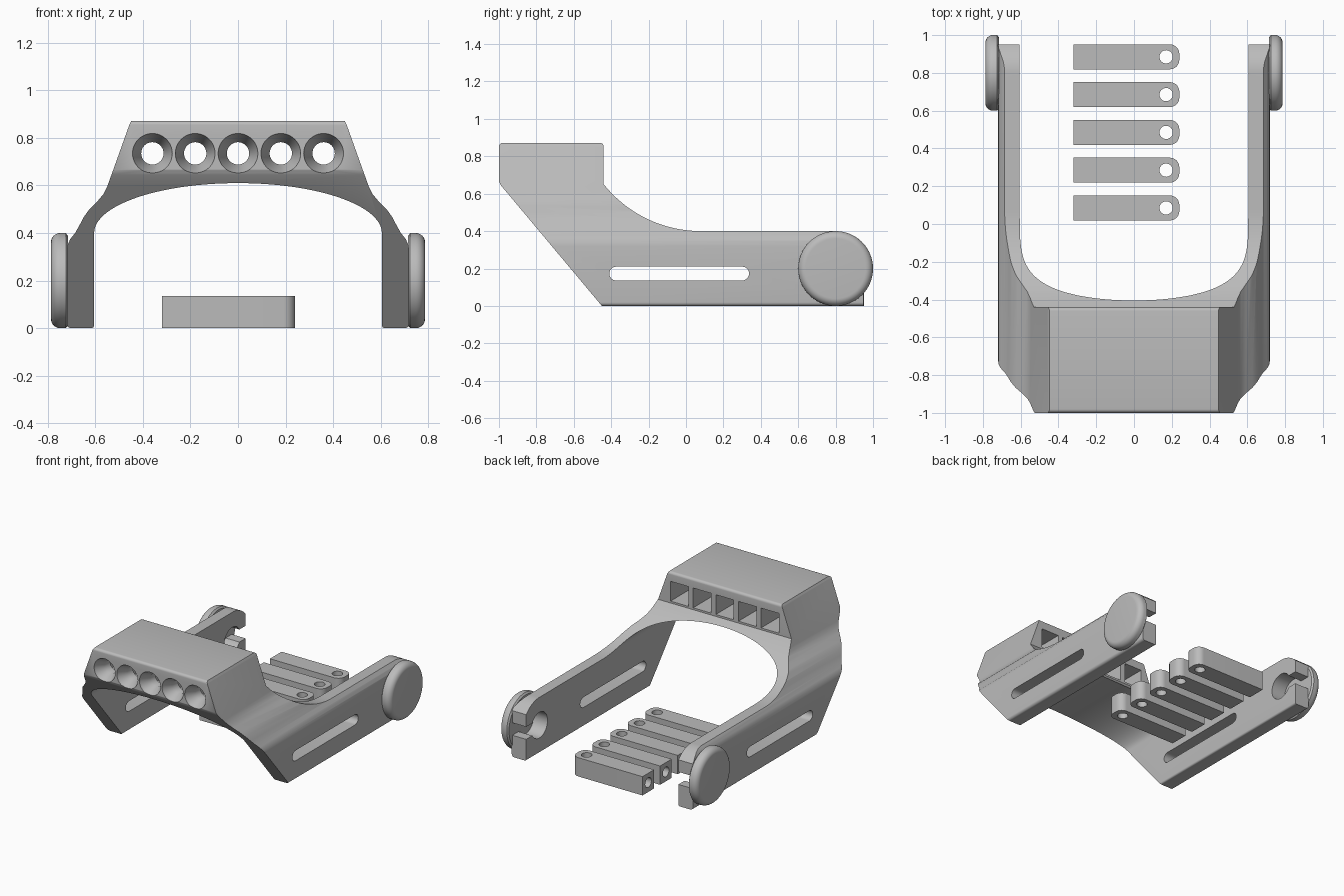
import bpy, bmesh
from math import sin, cos, pi, radians, sqrt, asin

cube = bpy.data.objects.get("Cube")
if cube:
    bpy.data.objects.remove(cube, do_unlink=True)

grey = bpy.data.materials.new("matte_grey")
grey.use_nodes = True
grey.diffuse_color = (0.5, 0.5, 0.5, 1)
for node in grey.node_tree.nodes:
    if node.type == "BSDF_PRINCIPLED":
        node.inputs["Base Color"].default_value = (0.5, 0.5, 0.5, 1)


def place(u, v, t, axis):
    return {"x": (t, u, v), "y": (u, t, v), "z": (u, v, t)}[axis]


def make(name, bm):
    bmesh.ops.recalc_face_normals(bm, faces=bm.faces)
    mesh = bpy.data.meshes.new(name)
    bm.to_mesh(mesh)
    bm.free()
    mesh.materials.append(grey)
    ob = bpy.data.objects.new(name, mesh)
    bpy.context.collection.objects.link(ob)
    return ob


def skin(bm, rings):
    """Join closed loops of points in order and cap both ends."""
    loops = [[bm.verts.new(p) for p in ring] for ring in rings]
    n = len(loops[0])
    for a, b in zip(loops, loops[1:]):
        for i in range(n):
            j = (i + 1) % n
            bm.faces.new((a[i], a[j], b[j], b[i]))
    bm.faces.new(loops[0])
    bm.faces.new(loops[-1])


def prism(name, outline, axis, lo, hi):
    bm = bmesh.new()
    skin(bm, [[place(u, v, t, axis) for u, v in outline] for t in (lo, hi)])
    return make(name, bm)


def arc(cu, cv, r, a0, a1, n, rv=None):
    """Points on a circle or ellipse, angles in degrees."""
    angles = [radians(a0 + (a1 - a0) * i / n) for i in range(n + 1)]
    return [(cu + r * cos(a), cv + (rv or r) * sin(a)) for a in angles]


def lathe(bm, profile, axis, cu, cv, n=48):
    """Turn (radius, position) pairs around an axis."""
    skin(bm, [[place(u, v, t, axis) for u, v in arc(cu, cv, r, 0, 360 - 360 / n, n - 1)]
              for r, t in profile])


def activate(ob):
    bpy.ops.object.select_all(action="DESELECT")
    ob.select_set(True)
    bpy.context.view_layer.objects.active = ob


def boolean(ob, cutter, operation="DIFFERENCE"):
    mod = ob.modifiers.new("cut", "BOOLEAN")
    mod.operation, mod.object, mod.solver = operation, cutter, "EXACT"
    activate(ob)
    bpy.ops.object.modifier_apply(modifier=mod.name)
    bpy.data.objects.remove(cutter, do_unlink=True)


def smooth(ob):
    activate(ob)
    bpy.ops.object.shade_smooth_by_angle(angle=radians(35))


# Frame: front outline crossed with side outline
half = [(0.435, 0.878), (0.448, 0.872), (0.456, 0.858), (0.55, 0.595), (0.565, 0.565),
        (0.59, 0.535), (0.625, 0.5), (0.65, 0.465), (0.668, 0.43), (0.685, 0.4),
        (0.705, 0.375), (0.717, 0.35), (0.72, 0.32)]
half += arc(0.7, 0.02, 0.02, 0, -90, 5)
half += arc(0.617, 0.012, 0.012, -90, -180, 4)
half += arc(0, 0.4, 0.605, 0, 90, 32, 0.21)
front = half + [(-x, z) for x, z in reversed(half[:-1])]

sweep_r = 0.665
sweep_end = 270 - asin(0.52 / sweep_r) * 180 / pi
side = arc(-0.98, 0.852, 0.02, 180, 90, 5) + arc(-0.46, 0.852, 0.02, 90, 0, 5)
side += arc(0.08, 0.4 + sweep_r, sweep_r, sweep_end, 270, 20)
side += arc(0.8, 0.2, 0.2, 90, 41.4, 12)
side += [(0.95, -0.05), (-0.408, -0.05), (-0.99, 0.645), (-1, 0.665)]

frame = prism("frame", front, "y", -1.2, 1.2)
boolean(frame, prism("side_cutter", side, "x", -1, 1), "INTERSECT")

# Long slots through both arms
slot = arc(-0.373, 0.173, 0.037, 90, 270, 12) + arc(0.3, 0.173, 0.037, -90, 90, 12)
boolean(frame, prism("slot_cutter", slot, "x", -1, 1))

# Open clip sockets at the arm ends
gap = 0.045
a = asin(gap / 0.092) * 180 / pi
clip = arc(0.8, 0.2, 0.092, a, 360 - a, 32) + [(1.1, 0.2 - gap), (1.1, 0.2 + gap)]
boolean(frame, prism("clip_cutter", clip, "x", -1, 1))

# Square pockets from the back, countersunk holes from the front
columns = [0.18 * i for i in range(-2, 3)]
pockets, holes = bmesh.new(), bmesh.new()
for x in columns:
    square = [(x + s * 0.071, 0.735 + t * 0.071) for s, t in ((-1, -1), (1, -1), (1, 1), (-1, 1))]
    skin(pockets, [[place(u, v, y, "y") for u, v in square] for y in (-0.87, -0.3)])
    lathe(holes, [(0.086, -1.01), (0.08, -0.985), (0.047, -0.93), (0.047, -0.8)], "y", x, 0.735)
boolean(frame, make("pocket_cutter", pockets))
boolean(frame, make("hole_cutter", holes))
smooth(frame)

# Rounded discs capping the arm ends
for name, s in (("left_disc", 1), ("right_disc", -1)):
    bm = bmesh.new()
    rim = [(r, s * x) for x, r in arc(0.747, 0.16, 0.04, 90, 0, 8)]
    lathe(bm, [(0.188, s * 0.715), (0.2, s * 0.724)] + rim, "x", 0.8, 0.2, 64)
    smooth(make(name, bm))

# Five loose pegs, each with an upright hole and an end hole
outline = [(-0.32, -0.066), *arc(0.19, -0.016, 0.05, -90, 0, 8),
           *arc(0.19, 0.016, 0.05, 0, 90, 8), (-0.32, 0.066)]
peg = prism("peg_1", outline, "z", 0, 0.135)
for axis, span, u, v in (("z", (-0.1, 0.3), 0.17, 0), ("x", (-0.4, -0.05), 0, 0.0675)):
    bm = bmesh.new()
    lathe(bm, [(0.035, t) for t in span], axis, u, v, 32)
    boolean(peg, make("peg_cutter", bm))
smooth(peg)
peg.location.y = 0.085
for i in range(1, 5):
    copy = bpy.data.objects.new(f"peg_{i + 1}", peg.data)
    copy.location.y = 0.085 + 0.2 * i
    bpy.context.collection.objects.link(copy)
